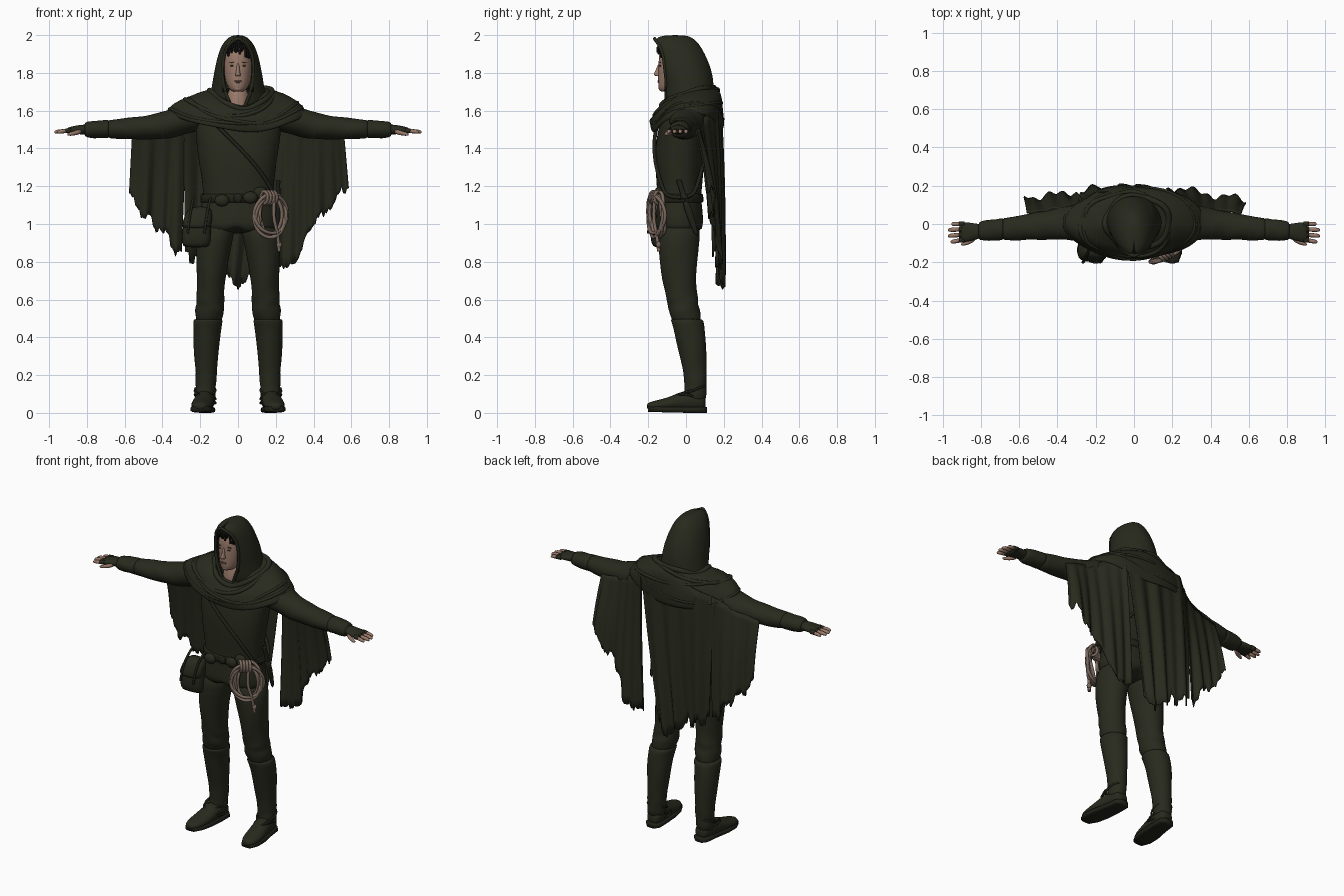
import bpy, bmesh, math, random

random.seed(4)
PI2 = 2 * math.pi

def material(name, rgb):
    m = bpy.data.materials.new(name)
    m.diffuse_color = (*rgb, 1)
    return m

CLOTH = material("olive_cloth", (0.021, 0.023, 0.0125))
LEATHER = material("dark_leather", (0.016, 0.016, 0.010))
SKIN = material("skin", (0.32, 0.195, 0.145))
LIP = material("lip", (0.21, 0.11, 0.085))
BROW = material("brow", (0.07, 0.042, 0.03))
HAIR = material("hair", (0.007, 0.006, 0.005))
ROPE = material("rope", (0.195, 0.14, 0.11))

def finish(name, verts, faces, mat, mirror=False, sub=0, thick=0):
    me = bpy.data.meshes.new(name)
    me.from_pydata([tuple(v) for v in verts], [], faces)
    bm = bmesh.new()
    bm.from_mesh(me)
    bmesh.ops.recalc_face_normals(bm, faces=bm.faces)
    bm.to_mesh(me)
    bm.free()
    me.materials.append(mat)
    me.polygons.foreach_set("use_smooth", [True] * len(me.polygons))
    ob = bpy.data.objects.new(name, me)
    bpy.context.collection.objects.link(ob)
    if thick:
        m = ob.modifiers.new("thickness", 'SOLIDIFY')
        m.thickness, m.offset = thick, 0
    if sub:
        m = ob.modifiers.new("smooth", 'SUBSURF')
        m.levels = m.render_levels = sub
    if mirror:
        ob.modifiers.new("mirror", 'MIRROR')
    return ob

def grid_faces(rows, cols, wrap):
    return [(r * cols + c, r * cols + (c + 1) % cols, (r + 1) * cols + (c + 1) % cols, (r + 1) * cols + c)
            for r in range(rows - 1) for c in range(cols if wrap else cols - 1)]

def loft(name, rings, mat, axis='Z', n=20, sub=1, p=1.0, mirror=False, wobble=0.0):
    """Closed skin over elliptical rings (x, y, z, a, b)."""
    verts = []
    for k, (x, y, z, a, b) in enumerate(rings):
        for i in range(n):
            t = PI2 * i / n
            f = 1 + wobble * math.sin(3 * t + 2.1 * k)
            u = a * f * math.copysign(abs(math.cos(t)) ** p, math.cos(t))
            v = b * f * math.copysign(abs(math.sin(t)) ** p, math.sin(t))
            verts.append({'Z': (x + u, y + v, z), 'X': (x, y + u, z + v), 'Y': (x + u, y, z + v)}[axis])
    faces = grid_faces(len(rings), n, True)
    faces += [tuple(range(n)), tuple(range((len(rings) - 1) * n, len(rings) * n))]
    return finish(name, verts, faces, mat, mirror, sub)

def tube(name, pts, r, mat, cyclic=False):
    cu = bpy.data.curves.new(name, 'CURVE')
    cu.dimensions, cu.bevel_depth, cu.bevel_resolution = '3D', r, 2
    cu.use_fill_caps, cu.resolution_u = True, 3
    s = cu.splines.new('NURBS')
    s.points.add(len(pts) - 1)
    for q, co in zip(s.points, pts):
        q.co = (*co, 1)
    s.order_u, s.use_endpoint_u, s.use_cyclic_u = 3, not cyclic, cyclic
    cu.materials.append(mat)
    bpy.context.collection.objects.link(bpy.data.objects.new(name, cu))

def blob(name, loc, scale, mat, mirror=False):
    x, y, z = loc
    rings = [(x, y, z + scale[2] * math.sin(a), scale[0] * math.cos(a), scale[1] * math.cos(a))
             for a in [math.radians(d) for d in (-85, -60, -30, 0, 30, 60, 85)]]
    return loft(name, rings, mat, n=12, sub=0, mirror=mirror)

# Legs, boots and feet
loft("trouser_leg", [(.10, -.035, 1.02, .10, .115), (.125, -.04, .92, .10, .113), (.138, -.042, .8, .085, .10),
     (.143, -.035, .70, .076, .09), (.145, -.025, .63, .072, .084), (.147, -.02, .6, .077, .086),
     (.147, -.015, .575, .072, .08), (.15, -.01, .545, .08, .086), (.152, -.004, .515, .073, .08),
     (.16, .01, .46, .065, .075)], CLOTH, mirror=True, wobble=.045)
loft("boot_shaft", [(.156, .0, .50, .074, .083), (.158, .006, .49, .08, .088), (.163, .015, .45, .075, .083),
     (.167, .028, .38, .071, .08), (.168, .04, .28, .063, .07), (.168, .048, .21, .055, .061),
     (.17, .05, .17, .058, .061), (.17, .05, .14, .052, .057), (.172, .05, .11, .055, .06), (.174, .05, .05, .052, .057)],
     CLOTH, mirror=True, wobble=.03)
loft("boot_foot", [(.17, .105, .05, .03, .03), (.17, .09, .06, .045, .05), (.174, .03, .065, .054, .06),
     (.181, -.03, .06, .054, .052), (.189, -.09, .047, .058, .036), (.195, -.15, .04, .054, .028),
     (.199, -.19, .036, .04, .023), (.2, -.208, .034, .02, .014)], CLOTH, axis='Y', mirror=True)
def sole(x, y, a, h):
    return (x, y, h, a, .016)
loft("boot_sole", [sole(.17, .112, .03, .016), sole(.17, .09, .05, .016), sole(.174, .02, .054, .016),
     sole(.187, -.08, .062, .018), sole(.195, -.15, .057, .02), sole(.199, -.2, .034, .022)],
     LEATHER, axis='Y', p=.5, mirror=True, sub=0)
for sx in (-1, 1):
    for k, (z, dy) in enumerate([(.12, .02), (.095, -.03), (.075, -.055)]):
        tube("boot_lace", [(sx * (.174 + .056 * math.cos(PI2 * i / 14)), .03 + dy * .5 + .062 * math.sin(PI2 * i / 14),
             z + .025 * math.sin(PI2 * i / 14 + k)) for i in range(14)], .006, LEATHER, True)

# Tunic body with flared split hem
tunic = loft("tunic", [(0, -.035, .945, .20, .125), (0, -.035, 1.0, .208, .127), (0, -.035, 1.08, .20, .122),
     (0, -.035, 1.14, .185, .115), (0, -.035, 1.22, .19, .122), (0, -.035, 1.32, .205, .13),
     (0, -.03, 1.42, .22, .13), (0, -.02, 1.52, .23, .125), (0, -.01, 1.6, .21, .11), (0, .0, 1.66, .12, .085)],
     CLOTH, n=32, p=.9, wobble=.014)
for v in tunic.data.vertices[:32]:
    v.co.z += .05 * max(0, 1 - abs(v.co.x) / .05) + random.uniform(-.012, .012)

# Arms, cuffs and hands
loft("sleeve", [(.16, .01, 1.575, .10, .075), (.24, .015, 1.57, .108, .085), (.30, .01, 1.552, .10, .085),
     (.35, .006, 1.533, .088, .078), (.40, .0, 1.522, .084, .073), (.46, -.006, 1.512, .075, .066),
     (.50, -.01, 1.51, .075, .063), (.55, -.015, 1.507, .067, .059), (.60, -.02, 1.504, .067, .057),
     (.66, -.026, 1.503, .059, .05), (.70, -.028, 1.503, .058, .05)],
     CLOTH, axis='X', mirror=True, wobble=.05)
loft("cuff", [(.68, -.026, 1.503, .054, .045), (.69, -.028, 1.503, .06, .05), (.72, -.03, 1.502, .055, .046),
     (.76, -.033, 1.5, .057, .048), (.80, -.036, 1.5, .05, .042), (.815, -.036, 1.5, .045, .034)],
     CLOTH, axis='X', mirror=True, wobble=.04)
loft("glove", [(.79, -.037, 1.5, .036, .03), (.83, -.04, 1.5, .043, .025), (.87, -.042, 1.498, .052, .022),
     (.90, -.044, 1.494, .052, .017), (.905, -.044, 1.494, .048, .012)], CLOTH, axis='X', mirror=True)
for y, tip in [(.0, .955), (-.028, .972), (-.056, .972), (-.084, .958)]:
    loft("glove_finger", [(.885, y, 1.495, .014, .014), (.914, y, 1.493, .0135, .013)], CLOTH, 'X', 10, 0, mirror=True)
    loft("fingertip", [(.90, y, 1.493, .0115, .0115), (tip - .02, y * 1.08, 1.49, .011, .011),
         (tip - .005, y * 1.1, 1.487, .009, .008), (tip, y * 1.1, 1.486, .004, .004)], SKIN, 'X', 10, 0, mirror=True)
loft("thumb", [(.825, -.07, 1.492, .018, .015), (.86, -.093, 1.482, .014, .013),
     (.89, -.104, 1.476, .011, .011), (.905, -.107, 1.474, .005, .005)], SKIN, 'X', 10, mirror=True)

# Head and face
loft("neck", [(0, -.03, 1.56, .09, .085), (0, -.035, 1.63, .064, .07), (0, -.04, 1.74, .055, .06)], SKIN)
loft("head", [(0, -.105, 1.70, .022, .022), (0, -.088, 1.707, .042, .055), (0, -.07, 1.735, .06, .078),
     (0, -.06, 1.77, .07, .088), (0, -.055, 1.81, .076, .093), (0, -.055, 1.845, .078, .09),
     (0, -.05, 1.89, .077, .096), (0, -.045, 1.93, .068, .085), (0, -.04, 1.955, .04, .05)], SKIN, n=24)
loft("nose", [(0, -.145, 1.782, .012, .012), (0, -.151, 1.788, .017, .023), (0, -.149, 1.80, .011, .019),
     (0, -.142, 1.83, .008, .013), (0, -.136, 1.855, .006, .008)], SKIN, n=12)
blob("eye", (.031, -.136, 1.838), (.012, .006, .004), BROW, True)
blob("eyebrow", (.033, -.137, 1.856), (.018, .006, .0025), BROW, True)
blob("upper_lip", (0, -.146, 1.757), (.021, .006, .003), LIP)
blob("lower_lip", (0, -.144, 1.75), (.017, .006, .0035), LIP)
blob("chin", (0, -.125, 1.718), (.024, .02, .017), SKIN)

# Hair under the hood, parted above the forehead
blob("hair_cap", (0, -.035, 1.905), (.084, .098, .066), HAIR)
for i in range(11):
    x = -.06 + .012 * i
    drop = 1.908 + random.uniform(-.014, .014) - .75 * max(0, abs(x) - .02)
    tube("fringe_lock", [(x * .6, -.11, 1.955), (x * .85, -.148 + abs(x) * .3, 1.942), (x + .006, -.153 + abs(x) * .4, 1.926),
         (x + random.uniform(-.01, .01), -.15 + abs(x) * .5, drop)], .0055, HAIR)
for sx in (-1, 1):
    for k in range(4):
        tube("side_lock", [(sx * .064, -.11 + k * .012, 1.92), (sx * .082, -.095 + k * .012, 1.86),
             (sx * (.076 + .006 * (k % 2)), -.095 + k * .01, 1.78), (sx * .074, -.11 + k * .012, 1.70 + .02 * k)], .007, HAIR)

# Hood: open arcs (z, half width, front y, back y, half opening)
hood = [(1.62, .16, -.10, .15, .035), (1.67, .148, -.115, .15, .055), (1.70, .138, -.12, .145, .066),
        (1.76, .130, -.135, .142, .08), (1.82, .121, -.15, .128, .083), (1.88, .106, -.16, .105, .078),
        (1.92, .093, -.166, .085, .066), (1.95, .079, -.168, .066, .048), (1.972, .062, -.166, .045, .02),
        (1.988, .042, -.15, .022, .001), (1.996, .02, -.10, -.01, .0005)]
verts, COLS = [], 29
for z, rx, y0, y1, w in hood:
    a0 = math.asin(w / rx)
    for i in range(COLS):
        t = a0 + (PI2 - 2 * a0) * i / (COLS - 1)
        crease = 1 + .016 * math.sin(6 * t + 25 * z) * (z < 1.9)
        verts.append((rx * crease * math.sin(t), (y0 + y1) / 2 - (y1 - y0) / 2 * math.cos(t) * crease, z))
faces = grid_faces(len(hood), COLS, False) + [tuple(range((len(hood) - 1) * COLS, len(hood) * COLS))]
finish("hood", verts, faces, CLOTH, sub=1, thick=.008)
rim = [verts[k * COLS] for k in range(9)] + [(0, -.168, 1.985)] + [verts[k * COLS + COLS - 1] for k in range(8, -1, -1)]
tube("hood_rim", rim, .009, CLOTH)

# Shoulder mantle: rings (rx, ry, side z, front z, back z)
mantle = [(.11, .10, 1.70, 1.625, 1.72), (.17, .142, 1.70, 1.612, 1.72), (.24, .17, 1.682, 1.58, 1.69),
          (.31, .186, 1.648, 1.548, 1.63), (.355, .188, 1.612, 1.51, 1.55), (.37, .185, 1.58, 1.49, 1.5)]
def mantle_point(k, t, lift=0):
    k0 = min(int(k), len(mantle) - 2)
    rx, ry, zs, zf, zb = [a + (b - a) * (k - k0) for a, b in zip(mantle[k0], mantle[k0 + 1])]
    c, s = math.cos(t), math.sin(t)
    fold = .006 * math.sin(5 * t + 30 * rx)
    return ((rx + fold) * c, .008 + (ry + fold + lift) * s,
            zs * c * c + (zf if s < 0 else zb) * s * s + .02 * c * s + fold + lift)
verts = [mantle_point(k, PI2 * i / 56) for k in range(len(mantle)) for i in range(56)]
finish("shoulder_mantle", verts, grid_faces(len(mantle), 56, True), CLOTH, sub=1, thick=.012)
# Drape folds that wander between the rings
for k, drift, ph, r in [(.9, .3, 0, .016), (1.9, .8, 2.6, .012), (3.0, .7, .4, .010), (3.7, .6, 3.4, .009)]:
    tube("mantle_fold", [mantle_point(k + drift * math.cos(PI2 * i / 40 + ph), PI2 * i / 40) for i in range(40)],
         r, CLOTH, True)

# Tattered cape panels
def lerp(table, x):
    for (x0, v0), (x1, v1) in zip(table, table[1:]):
        if x <= x1:
            return v0 + (v1 - v0) * max(0, x - x0) / (x1 - x0)
    return table[-1][1]

def cape(name, top_x, low_x, cols, rows=16):
    verts, tears, tear = [], [], 0
    for c in range(cols):
        if c % 4 == 0:
            tear = random.uniform(-.04, .04)
        tears.append(tear + random.uniform(-.01, .01))
    for r in range(rows):
        v = r / (rows - 1)
        for c in range(cols):
            u = c / (cols - 1)
            xl = low_x[0] + (low_x[1] - low_x[0]) * u
            x = (top_x[0] + (top_x[1] - top_x[0]) * u) * (1 - v) + xl * v
            zt = lerp(top_z, x)
            z = zt + (lerp(hem, xl) + tears[c] - zt) * v
            y = lerp(top_y, abs(x)) * (1 - v) + lerp(low_y, abs(x)) * v + math.sin(v * math.pi) * .008
            y += (.005 + .018 * v) * (.65 * math.sin(44 * xl + 2 * math.sin(9 * xl)) + .45 * math.sin(83 * xl + 1))
            verts.append((x, y, z))
    finish(name, verts, grid_faces(rows, cols, False), CLOTH, thick=.008)

hem = [(-.6, 1.15), (-.5, 1.07), (-.4, .97), (-.33, .83), (-.2, .80), (-.06, .75), (0, .69), (.06, .74), (.2, .80),
       (.3, .79), (.36, .9), (.42, 1.0), (.5, 1.08), (.56, 1.2), (.6, 1.24)]
top_z = [(-.6, 1.49), (-.4, 1.53), (-.2, 1.64), (0, 1.67), (.2, 1.64), (.4, 1.53), (.6, 1.49)]
top_y = [(0, .178), (.2, .165), (.35, .085), (.6, .05)]
low_y = [(0, .185), (.25, .18), (.4, .15), (.6, .13)]
cape("cape_back", (-.29, .2), (-.28, .07), 56)
cape("cape_side_left", (.20, .56), (.17, .585), 48)
cape("cape_side_right", (-.56, -.27), (-.575, -.30), 36)

# Belt, buckle, straps
loft("belt", [(0, -.035, 1.115, .195, .122), (0, -.035, 1.12, .2, .127), (0, -.035, 1.155, .197, .126),
     (0, -.035, 1.16, .19, .12)], LEATHER, n=32, p=.9, sub=0)
blob("belt_buckle", (0, -.162, 1.138), (.024, .01, .024), LEATHER)
front = [(-.17, 1.58), (-.11, 1.52), (-.04, 1.45), (.04, 1.37), (.11, 1.29), (.17, 1.2), (.2, 1.14)]
def strap_y(x, s):
    return -.035 + s * .134 * max(0, 1 - (abs(x) / .222) ** 2.2) ** .45
tube("shoulder_strap", [(x, strap_y(x, -1), z) for x, z in front] + [(x, strap_y(x, 1), z) for x, z in front[::-1]],
     .010, LEATHER, True)

# Satchel and small belt pouches
loft("satchel", [(-.222, -.13, .875, .06, .035), (-.222, -.135, .89, .078, .05), (-.22, -.137, .97, .078, .055),
     (-.21, -.132, 1.05, .065, .045), (-.20, -.128, 1.085, .055, .03)], CLOTH, p=.65)
loft("satchel_flap", [(-.222, -.145, .975, .06, .05), (-.22, -.142, .99, .082, .058), (-.208, -.138, 1.05, .072, .052),
     (-.20, -.128, 1.095, .058, .035)], CLOTH, p=.65)
for dx in (-.045, .045):
    tube("satchel_strap", [(-.19 + dx, -.125, 1.14), (-.2 + dx, -.165, 1.1), (-.213 + dx, -.193, 1.03), (-.222 + dx, -.2, .95)], .007, LEATHER)
for x, y, z in [(-.085, -.16, 1.125), (.065, -.16, 1.14), (.12, -.145, 1.165)]:
    blob("belt_pouch", (x, y, z), (.04, .022, .032), CLOTH)

# Sheathed knife at the hip
loft("knife_sheath", [(.205, .06, .93, .008, .01), (.212, .03, 1.02, .013, .02), (.215, -.005, 1.13, .014, .024)], LEATHER, n=12)
loft("knife_handle", [(.215, -.005, 1.13, .017, .03), (.215, -.01, 1.145, .01, .014), (.212, -.035, 1.22, .011, .014),
     (.212, -.038, 1.235, .015, .018)], LEATHER, n=12)

# Coiled rope hanging from the belt
def rope_at(dx, z, out=0.0):
    return (.17 + dx + .4 * out, -.147 + .5 * dx - .8 * out, z)
for k in range(6):
    a, b, cx = .058 + .006 * k, .10 + .005 * ((k * 2) % 5), random.uniform(-.01, .01)
    tube("rope_coil", [rope_at(cx + a * math.cos(PI2 * i / 24), 1.035 + .008 * (k % 3) + b * math.sin(PI2 * i / 24),
         .012 * math.sin(PI2 * i / 12 + k) + .004 * k) for i in range(24)], .0095, ROPE, True)
for k in range(4):
    tube("rope_wrap", [rope_at(-.035 + .016 * k + .008 * math.cos(PI2 * i / 10), 1.14 + .034 * math.sin(PI2 * i / 10),
         .01 + .028 * math.cos(PI2 * i / 10)) for i in range(10)], .009, ROPE, True)
tube("rope_tail", [rope_at(.01, 1.13, .03), rope_at(.0, 1.04, .035), rope_at(.03, .95, .03), rope_at(.04, .855, .02)], .0095, ROPE)
blob("rope_knot", rope_at(.039, .89, .022), (.015, .014, .018), ROPE)
